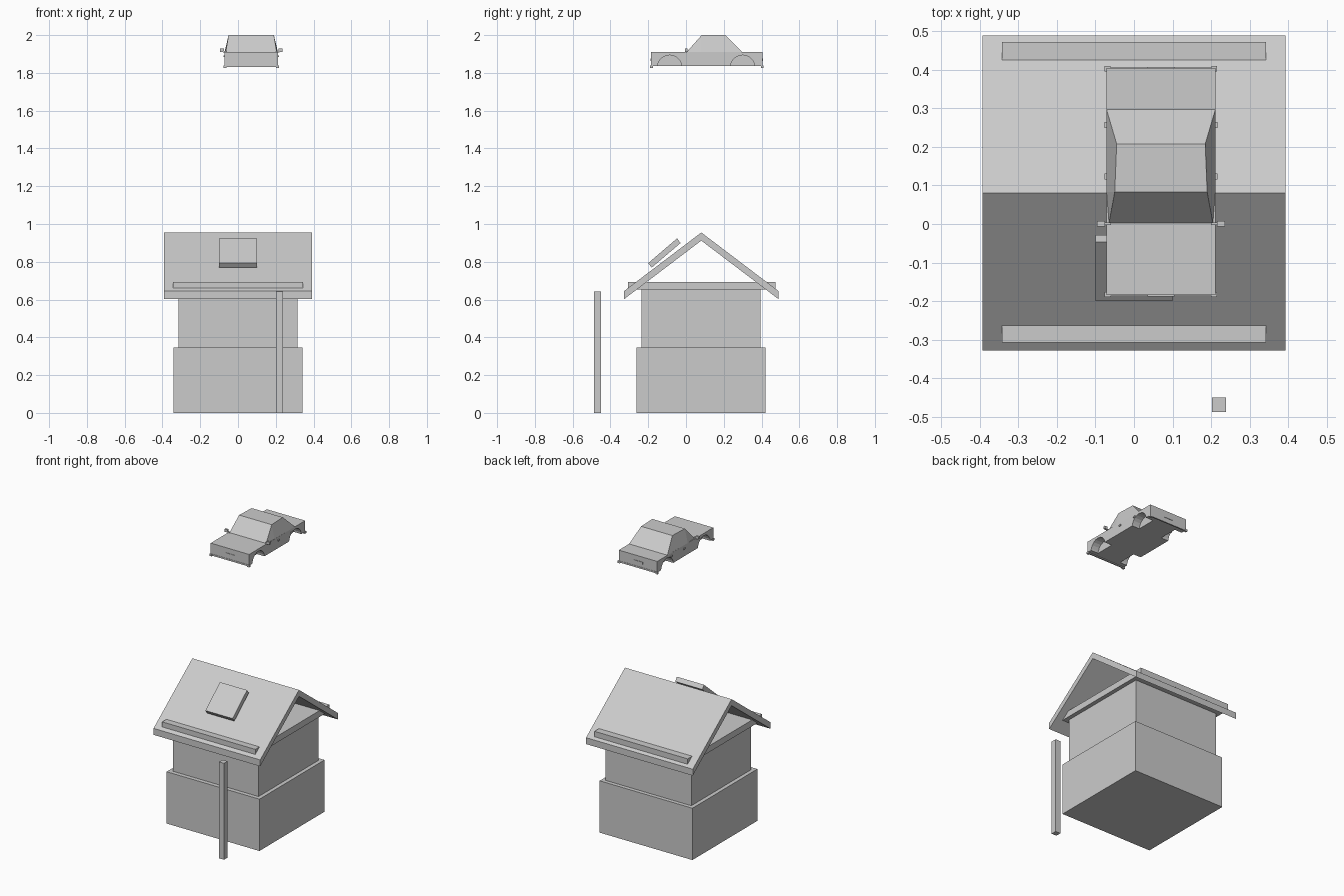
import bpy, bmesh
from math import radians
from mathutils import Matrix, Vector

if "Cube" in bpy.data.objects:
    bpy.data.objects.remove(bpy.data.objects["Cube"])


def finish(name, bm):
    bmesh.ops.recalc_face_normals(bm, faces=bm.faces)
    me = bpy.data.meshes.new(name)
    bm.to_mesh(me)
    bm.free()
    ob = bpy.data.objects.new(name, me)
    bpy.context.collection.objects.link(ob)
    return ob


def add_box(bm, x, y, z):
    c = [(a + b) / 2 for a, b in (x, y, z)]
    s = [b - a for a, b in (x, y, z)]
    bmesh.ops.create_cube(bm, size=1, matrix=Matrix.Translation(c) @ Matrix.Diagonal((*s, 1)))


def boxes(name, *specs):
    bm = bmesh.new()
    for s in specs:
        add_box(bm, *s)
    return finish(name, bm)


def extrude_x(name, profile, x0, x1):
    """Extrude a (y, z) profile along x."""
    bm = bmesh.new()
    f = bm.faces.new([bm.verts.new((x0, y, z)) for y, z in profile])
    r = bmesh.ops.extrude_face_region(bm, geom=[f])
    bmesh.ops.translate(bm, vec=(x1 - x0, 0, 0),
                        verts=[v for v in r["geom"] if isinstance(v, bmesh.types.BMVert)])
    return finish(name, bm)


# House: two stacked storeys and the attic floor slab
boxes("lower_storey", ((-0.342, 0.342), (-0.263, 0.421), (0, 0.345)))
boxes("upper_storey", ((-0.316, 0.316), (-0.235, 0.395), (0.345, 0.655)))
boxes("attic_floor", ((-0.343, 0.343), (-0.308, 0.473), (0.652, 0.694)))

# Gable roof, open underneath
extrude_x("roof", [(-0.328, 0.602), (-0.328, 0.645), (0.081, 0.955),
                   (0.49, 0.645), (0.49, 0.602), (0.081, 0.912)], -0.393, 0.393)

# Sloping roof window
extrude_x("roof_window", [(-0.2, 0.793), (-0.182, 0.769), (-0.029, 0.899), (-0.047, 0.924)], -0.1, 0.1)

# Free-standing post
boxes("post", ((0.202, 0.239), (-0.488, -0.451), (0, 0.642)))

# Car above the house
CX, HW = 0.07, 0.1415
ZB, ZT = 1.836, 1.91
body = boxes("car_body", ((CX - HW, CX + HW), (-0.185, 0.405), (ZB, ZT)))

# Wheel arches cut from both sides
bm = bmesh.new()
for side in (-1, 1):
    for y in (-0.087, 0.3):
        bmesh.ops.create_cone(bm, cap_ends=True, segments=20, radius1=0.065, radius2=0.065, depth=0.11,
                              matrix=Matrix.Translation((CX + side * HW, y, ZB - 0.007))
                              @ Matrix.Rotation(radians(90), 4, 'Y'))
cutter = finish("wheel_arch_cutter", bm)
cutter.hide_render = True
cutter.display_type = 'WIRE'
mod = body.modifiers.new("arches", 'BOOLEAN')
mod.operation = 'DIFFERENCE'
mod.solver = 'EXACT'
mod.object = cutter
bpy.context.view_layer.objects.active = body
body.select_set(True)
bpy.ops.object.modifier_apply(modifier="arches")
bpy.data.objects.remove(cutter)

# Tapered cabin: base ring and roof ring
bm = bmesh.new()
base = [(-0.135, 0.002), (0.135, 0.002), (HW, 0.083), (HW, 0.298), (-HW, 0.298), (-HW, 0.083)]
top = [(-0.12, 0.083), (0.12, 0.083), (0.115, 0.208), (-0.115, 0.208)]
b = [bm.verts.new((CX + x, y, ZT - 0.001)) for x, y in base]
t = [bm.verts.new((CX + x, y, 2.0)) for x, y in top]
for f in ((b[0], b[1], t[1], t[0]), (b[1], b[2], t[1]), (b[2], b[3], t[2], t[1]),
          (b[3], b[4], t[3], t[2]), (b[4], b[5], t[0], t[3]), (b[5], b[0], t[0]), b[::-1], t):
    bm.faces.new(f)
finish("car_cabin", bm)

# Mirrors, handles and bumper corners on each side
mirrors, handles, corners = [], [], []
for s in (-1, 1):
    def span(a, c):
        return tuple(sorted((CX + s * a, CX + s * c)))
    mirrors += [(span(0.145, 0.166), (-0.006, 0.008), (1.911, 1.929)),
                (span(0.13, 0.15), (-0.002, 0.004), (1.908, 1.917))]
    handles += [(span(0.138, 0.147), (y - 0.008, y + 0.008), (1.884, 1.893)) for y in (0.123, 0.257)]
    corners += [(span(0.131, 0.146), y, (1.826, 1.84)) for y in ((-0.19, -0.176), (0.396, 0.41))]
boxes("car_mirrors", *mirrors)
boxes("car_door_handles", *handles)
boxes("car_bumper_corners", *corners)

# Bumper strips and blank plates at both ends
boxes("car_bumpers", *[((CX - 0.135, CX + 0.135), y, (1.83, 1.84))
                       for y in ((-0.187, -0.178), (0.398, 0.407))])
boxes("car_plates", *[((CX - 0.035, CX + 0.035), y, (1.862, 1.877))
                      for y in ((-0.188, -0.18), (0.4, 0.408))])
